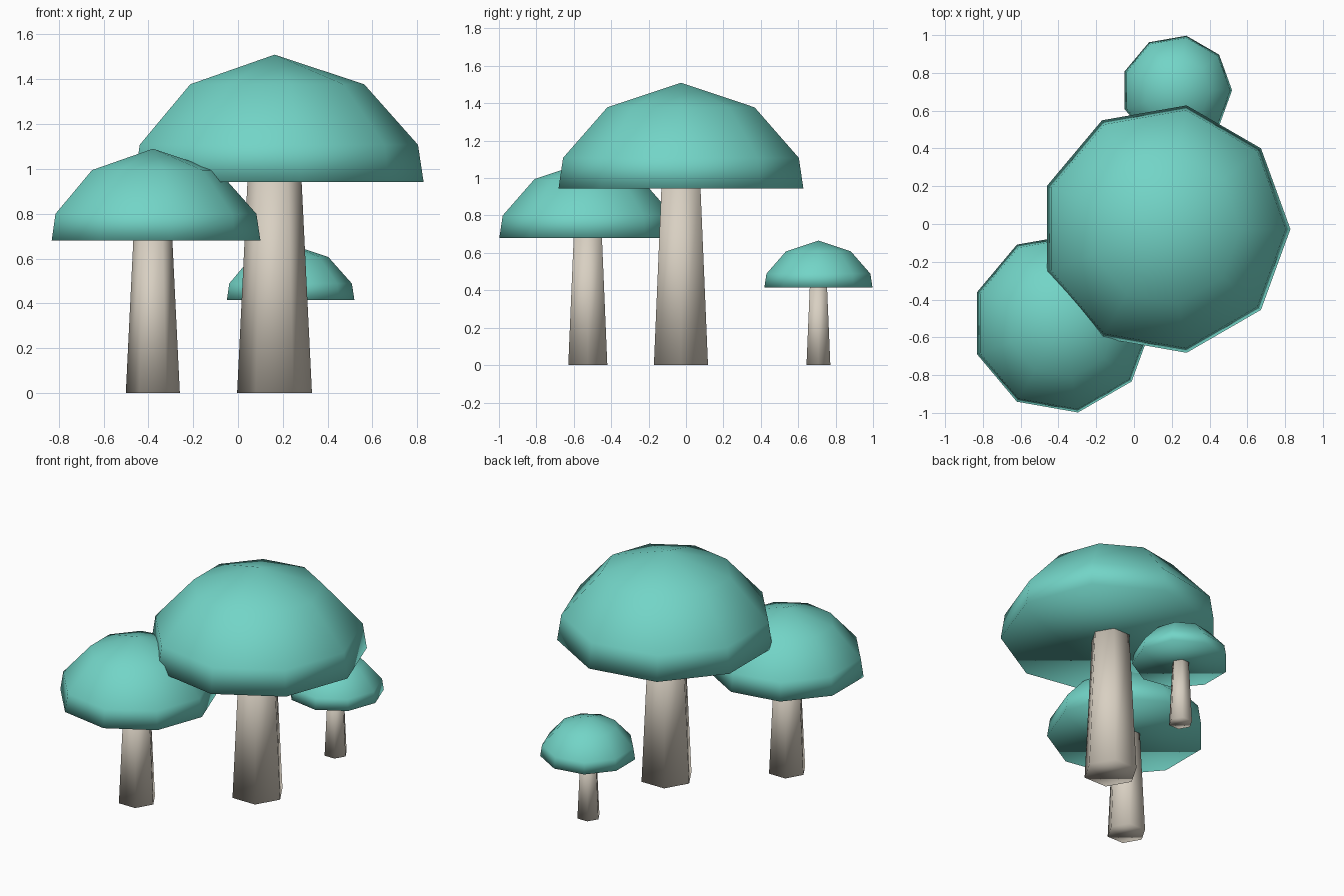
import bpy
import bmesh
import math

if "Cube" in bpy.data.objects:
    bpy.data.objects.remove(bpy.data.objects["Cube"])


def material(name, rgb):
    m = bpy.data.materials.new(name)
    m.diffuse_color = (*rgb, 1.0)
    m.use_nodes = True
    m.node_tree.nodes["Principled BSDF"].inputs["Base Color"].default_value = m.diffuse_color
    return m


teal = material("teal", (0.17, 0.66, 0.57))
beige = material("beige", (0.69, 0.63, 0.54))


def lathe(name, sides, profile, mat, location, scale):
    """Smooth faceted solid from (radius, height) rings; radius 0 closes to a point."""
    bm = bmesh.new()
    rings = []
    for r, z in profile:
        if r == 0:
            rings.append([bm.verts.new((0, 0, z))])
        else:
            rings.append([bm.verts.new((r * math.cos(2 * math.pi * i / sides),
                                        r * math.sin(2 * math.pi * i / sides), z))
                          for i in range(sides)])
    bm.faces.new(rings[0][::-1])
    for low, high in zip(rings, rings[1:]):
        for i in range(sides):
            j = (i + 1) % sides
            if len(high) == 1:
                bm.faces.new((low[i], low[j], high[0]))
            else:
                bm.faces.new((low[i], low[j], high[j], high[i]))
    if len(rings[-1]) > 1:
        bm.faces.new(rings[-1])
    for f in bm.faces:
        f.smooth = True
    mesh = bpy.data.meshes.new(name)
    bm.to_mesh(mesh)
    bm.free()
    mesh.materials.append(mat)
    obj = bpy.data.objects.new(name, mesh)
    obj.location = location
    obj.scale = (scale,) * 3
    bpy.context.collection.objects.link(obj)


# Nine-sided domed cap and six-sided tapered stem, at full size
CAP = [(0.665, 0.943), (0.64, 1.108), (0.40, 1.378), (0, 1.51)]
STEM = [(0.167, 0), (0.12, 0.96)]

# Three mushrooms of different sizes
for size, x, y, scale in [("large", 0.163, -0.027, 1.0),
                          ("medium", -0.38, -0.525, 0.722),
                          ("small", 0.226, 0.708, 0.441)]:
    lathe(size + "_stem", 6, STEM, beige, (x, y, 0), scale)
    lathe(size + "_cap", 9, CAP, teal, (x, y, 0), scale)
